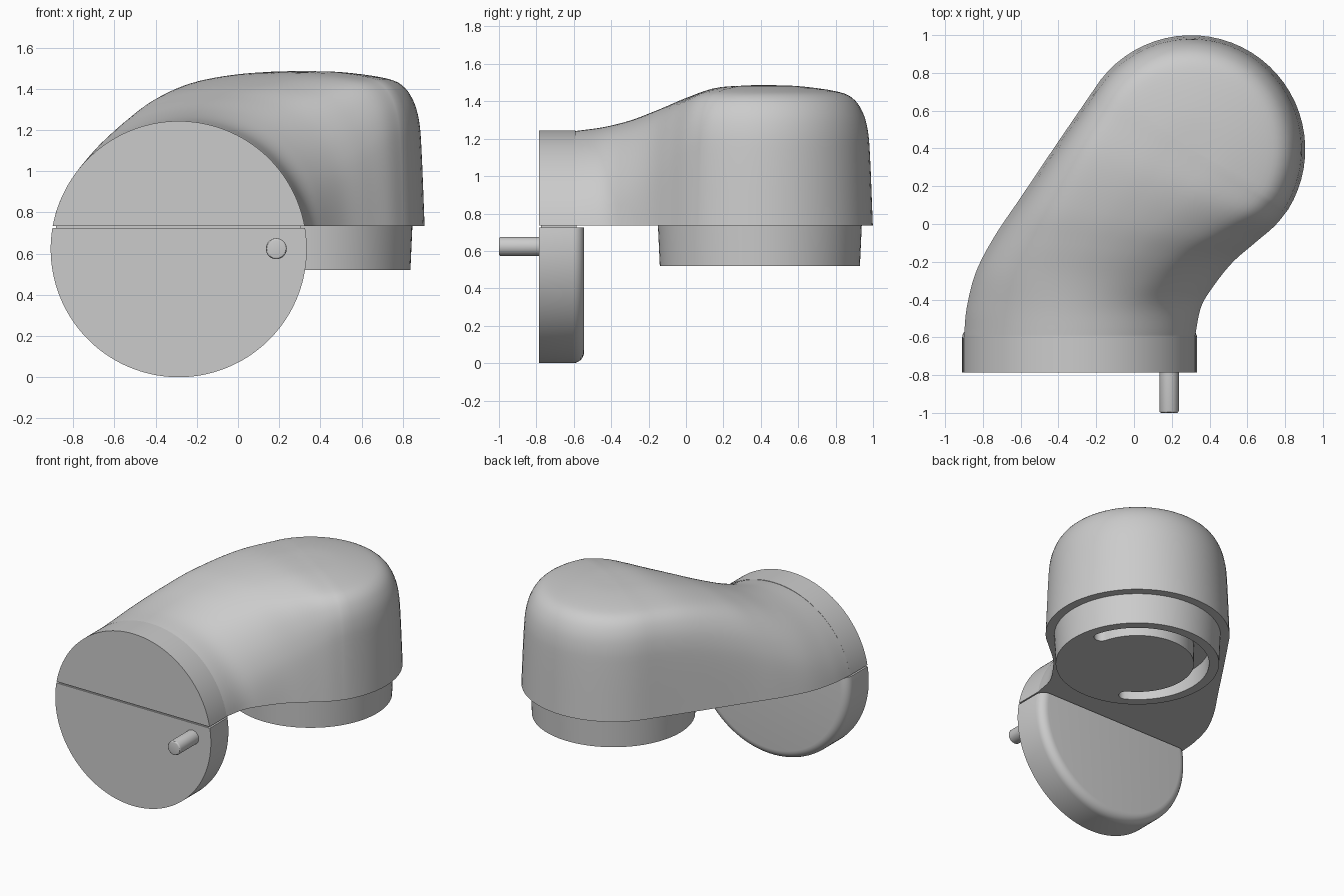
import bpy, bmesh
from math import sin, cos, pi, radians, asin
from mathutils import Vector, Matrix

if "Cube" in bpy.data.objects:
    bpy.data.objects.remove(bpy.data.objects["Cube"])

grey = bpy.data.materials.new("plain grey")
grey.use_nodes = True
grey.diffuse_color = (0.6, 0.6, 0.6, 1)
grey.node_tree.nodes["Principled BSDF"].inputs["Base Color"].default_value = (0.6, 0.6, 0.6, 1)

BASE = 0.735                      # underside of the body
HEAD = Vector((0.3025, 0.395, 0))  # axis of the round head
DISC_X, DISC_Z, DISC_R = -0.288, 0.622, 0.622
FRONT = -0.787


def finish(name, bm, angle=30):
    bmesh.ops.recalc_face_normals(bm, faces=bm.faces)
    mesh = bpy.data.meshes.new(name)
    bm.to_mesh(mesh)
    bm.free()
    mesh.materials.append(grey)
    obj = bpy.data.objects.new(name, mesh)
    bpy.context.collection.objects.link(obj)
    bpy.ops.object.select_all(action='DESELECT')
    obj.select_set(True)
    bpy.context.view_layer.objects.active = obj
    bpy.ops.object.shade_smooth_by_angle(angle=radians(angle))
    return obj


def prism(outline, shift):
    bm = bmesh.new()
    face = bm.faces.new([bm.verts.new(p) for p in outline])
    ext = bmesh.ops.extrude_face_region(bm, geom=[face])
    moved = [v for v in ext["geom"] if isinstance(v, bmesh.types.BMVert)]
    bmesh.ops.translate(bm, verts=moved, vec=shift)
    return bm


def spline(points, steps):
    """Smooth curve through points of any dimension."""
    pts = [Vector(p) for p in points]
    pts = [2 * pts[0] - pts[1]] + pts + [2 * pts[-1] - pts[-2]]
    out = []
    for a, b, c, d in zip(pts, pts[1:], pts[2:], pts[3:]):
        for i in range(steps):
            t = i / steps
            out.append(0.5 * (2 * b + (c - a) * t + (2 * a - 5 * b + 4 * c - d) * t * t
                              + (3 * b - a - 3 * c + d) * t ** 3))
    return out + [pts[-2]]


def disc_arc(start, end, y, n):
    """Points on the front disc between two angles."""
    return [(DISC_X + DISC_R * cos(start + (end - start) * i / n), y,
             DISC_Z + DISC_R * sin(start + (end - start) * i / n)) for i in range(n + 1)]


# Half cross-sections, as (width, height) fractions, edge to crown
dome = spline([(1, 0), (0.976, 0.48), (0.955, 0.68), (0.905, 0.815), (0.815, 0.91),
               (0.665, 0.957), (0.33, 0.993), (0, 1)], 4)
low = asin((BASE - DISC_Z) / DISC_R)
arch = []
for i in range(len(dome)):
    a = low + (pi / 2 - low) * i / (len(dome) - 1)
    arch.append(Vector((cos(a) / cos(low), (sin(a) - sin(low)) / (1 - sin(low)))))

# Body: stations of left x, y, right x, y, crown height, roundness
stations = [((-0.90, -0.60, 0.322), (-0.60, 1.24, 0)),
            ((-0.885, -0.44, 0.355), (-0.44, 1.262, 0.05)),
            ((-0.835, -0.25, 0.42), (-0.33, 1.30, 0.2)),
            ((-0.735, -0.06, 0.52), (-0.205, 1.36, 0.4)),
            ((-0.60, 0.14, 0.64), (-0.10, 1.42, 0.65)),
            ((-0.405, 0.43, 0.745), (-0.01, 1.474, 0.88)),
            ((-0.21, 0.715, 0.815), (0.075, 1.487, 1))]
bm = bmesh.new()


def grid(rows):
    rows = [[bm.verts.new(p) for p in row] for row in rows]
    for r, s in zip(rows, rows[1:]):
        for j in range(len(r) - 1):
            quad = (r[j], r[j + 1], s[j + 1], s[j])
            bm.faces.new(quad)
    return rows


sections = []
for lx, ly, rx, ry, top, mix in spline([a + b for a, b in stations], 6):
    left, right = Vector((lx, ly, BASE)), Vector((rx, ry, BASE))
    mid, half = (left + right) / 2, (right - left) / 2
    prof = [p.lerp(q, mix) for p, q in zip(arch, dome)]
    prof += [Vector((-p.x, p.y)) for p in reversed(prof[:-1])]
    sections.append([mid + half * p.x + Vector((0, 0, (top - BASE) * p.y)) for p in prof])
body_rows = grid(sections)
bm.faces.new(body_rows[0])

# Round back of the body: half of the last section turned about the head axis
half_row = sections[-1][:len(dome)]
grid([[HEAD + Matrix.Rotation(pi * k / 32, 3, 'Z') @ (p - HEAD) for p in half_row]
      for k in range(33)])
bmesh.ops.remove_doubles(bm, verts=bm.verts, dist=0.0005)
bmesh.ops.holes_fill(bm, edges=[e for e in bm.edges if e.is_boundary], sides=0)
finish("body", bm, 40)

# Front rim of the body
finish("front_rim", prism(disc_arc(low, pi - low, FRONT, 64), (0, 0.197, 0)))

# Lower front plate with a rounded back edge
cut = asin((0.725 - DISC_Z) / DISC_R)
bm = prism(disc_arc(pi - cut, 2 * pi + cut, FRONT, 80), (0, 0.242, 0))
back = FRONT + 0.242
edges = [e for e in bm.edges if all(v.co.y > back - 0.01 for v in e.verts)
         and e.calc_length() < 0.5]
bmesh.ops.bevel(bm, geom=edges, offset=0.06, segments=6, profile=0.5, affect='EDGES')
finish("lower_plate", bm)

# Thin strip recessed in the seam
bm = bmesh.new()
bmesh.ops.create_cube(bm, size=1, matrix=Matrix.Translation((DISC_X, -0.68, 0.73))
                      @ Matrix.Diagonal((1.19, 0.19, 0.012, 1)))
finish("seam_strip", bm)

# Pin on the lower plate
bm = bmesh.new()
bmesh.ops.create_cone(bm, cap_ends=True, segments=32, radius1=0.051, radius2=0.051, depth=0.23,
                      matrix=Matrix.Translation((0.186, -0.885, 0.624)) @ Matrix.Rotation(pi / 2, 4, 'X'))
tip = [e for e in bm.edges if all(v.co.y < -0.99 for v in e.verts)]
bmesh.ops.bevel(bm, geom=tip, offset=0.01, segments=3, profile=0.5, affect='EDGES')
finish("pin", bm)

# Collar under the head
bm = bmesh.new()
bmesh.ops.create_cone(bm, cap_ends=True, segments=96, radius1=0.535, radius2=0.545, depth=0.22,
                      matrix=Matrix.Translation(HEAD + Vector((0, 0, 0.63))))
collar = finish("collar", bm)

# Curved slot with round ends, cut into the underside of the collar
facing, reach, mid_r, half_w = radians(128), radians(112), 0.42, 0.05


def polar(r, a):
    return HEAD + Vector((r * cos(a), r * sin(a), 0.45))


def arc(r, a, b, n, centre=None):
    spots = [a + (b - a) * i / n for i in range(n + 1)]
    return [centre + Vector((r * cos(s), r * sin(s), 0)) if centre else polar(r, s) for s in spots]


a0, a1 = facing - reach, facing + reach
outline = arc(mid_r + half_w, a0, a1, 56)
outline += arc(half_w, a1, a1 + pi, 10, polar(mid_r, a1))[1:-1]
outline += arc(mid_r - half_w, a1, a0, 56)
outline += arc(half_w, a0 + pi, a0 + 2 * pi, 10, polar(mid_r, a0))[1:-1]
cutter = finish("slot_cutter", prism(outline, (0, 0, 0.2)))
cutter.hide_render = True
mod = collar.modifiers.new("slot", 'BOOLEAN')
mod.operation, mod.solver, mod.object = 'DIFFERENCE', 'EXACT', cutter
bpy.ops.object.select_all(action='DESELECT')
collar.select_set(True)
bpy.context.view_layer.objects.active = collar
bpy.ops.object.modifier_apply(modifier=mod.name)
bpy.data.objects.remove(cutter)
bpy.ops.object.shade_smooth_by_angle(angle=radians(30))
